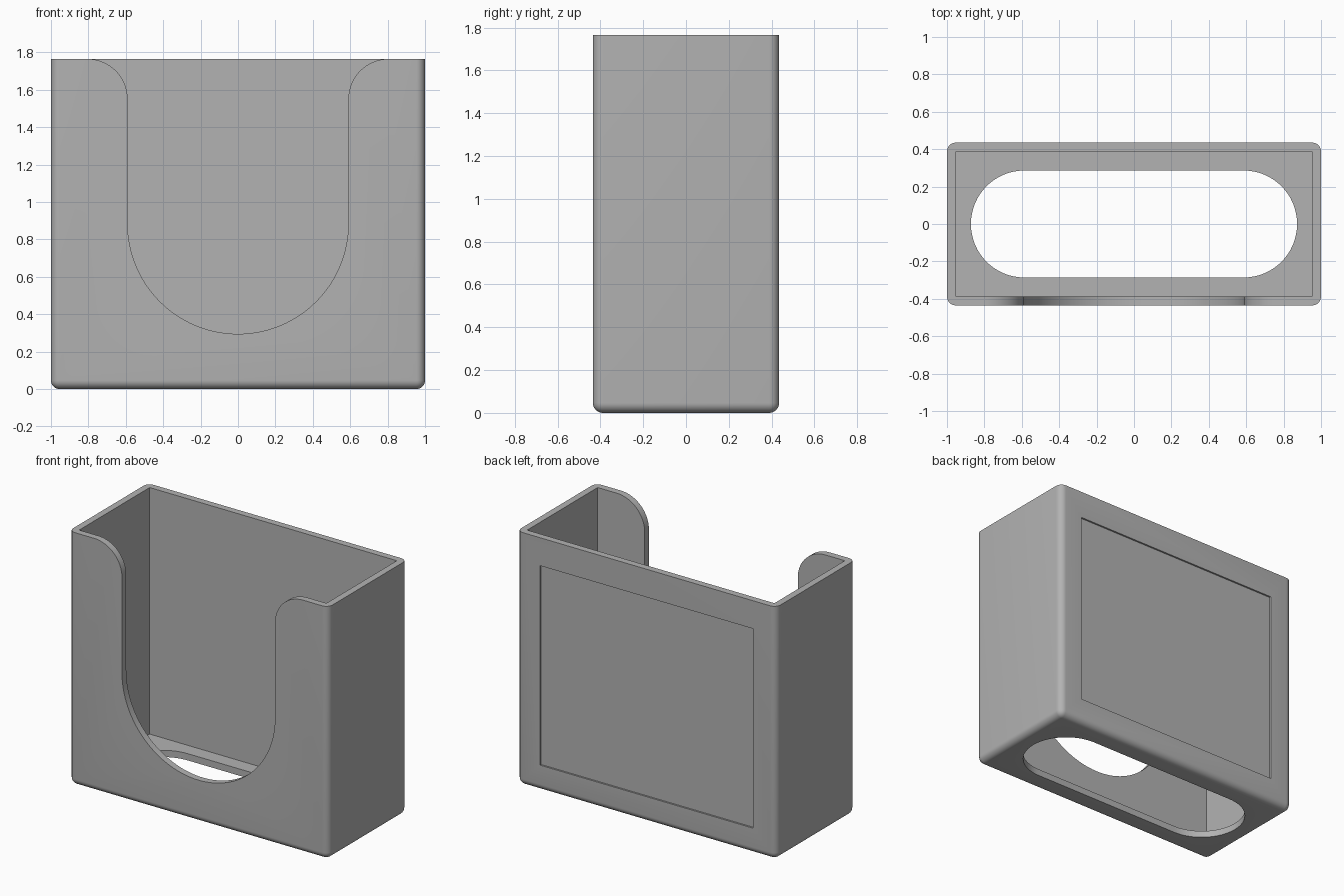
import bpy, bmesh
from math import pi, cos, sin
from mathutils import Vector

W, D, H, T = 1.0, 0.435, 1.765, 0.047   # half width, half depth, height, wall

cube = bpy.data.objects.get("Cube")
if cube:
    bpy.data.objects.remove(cube, do_unlink=True)

mat = bpy.data.materials.new("plain grey")
mat.use_nodes = True
grey = (0.45, 0.45, 0.45, 1)
mat.diffuse_color = grey
mat.node_tree.nodes["Principled BSDF"].inputs["Base Color"].default_value = grey


def finish(name, bm):
    bmesh.ops.recalc_face_normals(bm, faces=bm.faces)
    mesh = bpy.data.meshes.new(name)
    bm.to_mesh(mesh)
    bm.free()
    mesh.materials.append(mat)
    ob = bpy.data.objects.new(name, mesh)
    bpy.context.collection.objects.link(ob)
    return ob


def box(bm, lo, hi):
    bmesh.ops.create_cube(bm, size=1)
    for v in bm.verts:
        v.co = Vector([hi[i] if v.co[i] > 0 else lo[i] for i in range(3)])


def arc(cx, cy, r, a0, a1, n):
    return [(cx + r * cos(a0 + (a1 - a0) * i / n),
             cy + r * sin(a0 + (a1 - a0) * i / n)) for i in range(n + 1)]


def prism(name, points, move):
    """Closed outline, placed by its first point, swept along move."""
    bm = bmesh.new()
    face = bm.faces.new([bm.verts.new(p) for p in points])
    ext = bmesh.ops.extrude_face_region(bm, geom=[face])["geom"]
    bmesh.ops.translate(bm, vec=move,
                        verts=[g for g in ext if isinstance(g, bmesh.types.BMVert)])
    return finish(name, bm)


def box_cutter(name, lo, hi):
    bm = bmesh.new()
    box(bm, lo, hi)
    return finish(name, bm)


# Holder body: rounded uprights and base, sharp rim
bm = bmesh.new()
box(bm, (-W, -D, 0), (W, D, H))
edges = [e for e in bm.edges if any(v.co.z < 0.01 for v in e.verts)]
bmesh.ops.bevel(bm, geom=edges, offset=T, segments=8, profile=0.5, affect='EDGES')
body = finish("holder_body", bm)

# Inner pocket
pocket = box_cutter("pocket_cutter", (T - W, T - D, T), (W - T, D - T, H + 0.2))

# Shallow recessed panel on the back
panel = box_cutter("back_panel_cutter", (-0.82, D - 0.012, 0.18), (0.82, D + 0.1, 1.57))

# U-shaped front opening, flaring at the rim
R, F = 0.59, 0.215
half = arc(0, 0.295 + R, R, -pi / 2, 0, 32)
half += arc(R + F, H - F, F, pi, pi / 2, 16) + [(R + F, H + 0.2)]
outline = half + [(-x, z) for x, z in reversed(half[1:])]
opening = prism("front_opening_cutter", [(x, -D - 0.1, z) for x, z in outline], (0, 0.25, 0))

# Rounded slot through the floor
S = 0.286
slot_outline = arc(0.586, 0, S, -pi / 2, pi / 2, 32) + arc(-0.586, 0, S, pi / 2, 1.5 * pi, 32)
slot = prism("floor_slot_cutter", [(x, y, -0.1) for x, y in slot_outline], (0, 0, 0.25))

bpy.ops.object.select_all(action='DESELECT')
bpy.context.view_layer.objects.active = body
body.select_set(True)
for cutter in (pocket, panel, opening, slot):
    mod = body.modifiers.new(cutter.name, 'BOOLEAN')
    mod.operation = 'DIFFERENCE'
    mod.solver = 'EXACT'
    mod.object = cutter
    bpy.ops.object.modifier_apply(modifier=mod.name)
    bpy.data.objects.remove(cutter, do_unlink=True)

bpy.ops.object.shade_smooth_by_angle(angle=pi / 6)
